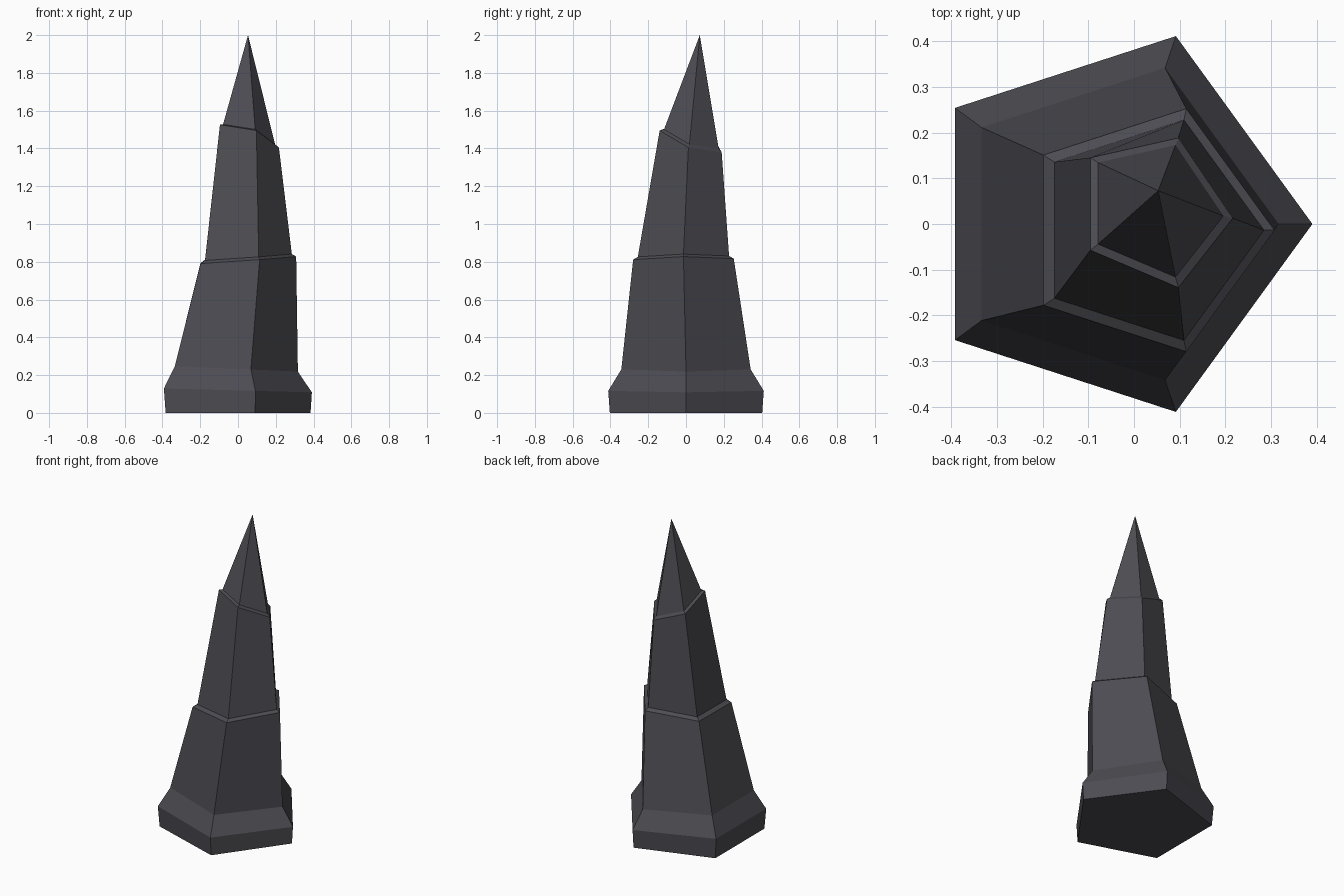
import bpy, bmesh, math

if "Cube" in bpy.data.objects:
    bpy.data.objects.remove(bpy.data.objects["Cube"])

stone = bpy.data.materials.new("dark grey stone")
stone.diffuse_color = (0.072, 0.072, 0.085, 1)
stone.use_nodes = True
stone.node_tree.nodes["Principled BSDF"].inputs["Base Color"].default_value = stone.diffuse_color

# Each pentagon ring: centre x, y, z, radius, tilt along x, tilt along y, shear of y by x
RINGS = [
    (-0.040, 0.000, 0.000, 0.424, 0.0, 0.0, 0.0),        # foot
    (-0.042, 0.000, 0.120, 0.433, -0.026, 0.0, 0.0),     # plinth edge
    (-0.043, 0.000, 0.235, 0.360, -0.045, 0.0, 0.0),     # plinth bevel
    (0.028, -0.0135, 0.808, 0.280, 0.07, 0.01, 0.0),     # lower block top
    (0.031, -0.0135, 0.823, 0.254, 0.07, 0.01, 0.0),     # first ledge
    (0.044, 0.030, 1.452, 0.1725, -0.306, -0.35, -0.10), # upper block top
    (0.044, 0.033, 1.463, 0.152, -0.306, -0.35, -0.10),  # second ledge
]
APEX = (0.053, 0.073, 2.0)


def ring_points(cx, cy, cz, r, tilt_x, tilt_y, shear):
    for i in range(5):
        a = math.tau * i / 5
        dx = r * math.cos(a)
        dy = r * math.sin(a) + shear * dx
        yield cx + dx, cy + dy, cz + tilt_x * dx + tilt_y * dy


# Crooked five-sided obelisk, lofted ring by ring
bm = bmesh.new()
rings = [[bm.verts.new(p) for p in ring_points(*ring)] for ring in RINGS]
bm.faces.new(rings[0][::-1])
for low, high in zip(rings, rings[1:]):
    for i in range(5):
        j = (i + 1) % 5
        bm.faces.new((low[i], low[j], high[j], high[i]))

# Pointed tip
tip = bm.verts.new(APEX)
for i in range(5):
    bm.faces.new((rings[-1][i], rings[-1][(i + 1) % 5], tip))
bmesh.ops.recalc_face_normals(bm, faces=bm.faces)

mesh = bpy.data.meshes.new("stone_spire")
bm.to_mesh(mesh)
bm.free()
mesh.materials.append(stone)
bpy.context.collection.objects.link(bpy.data.objects.new("stone_spire", mesh))
